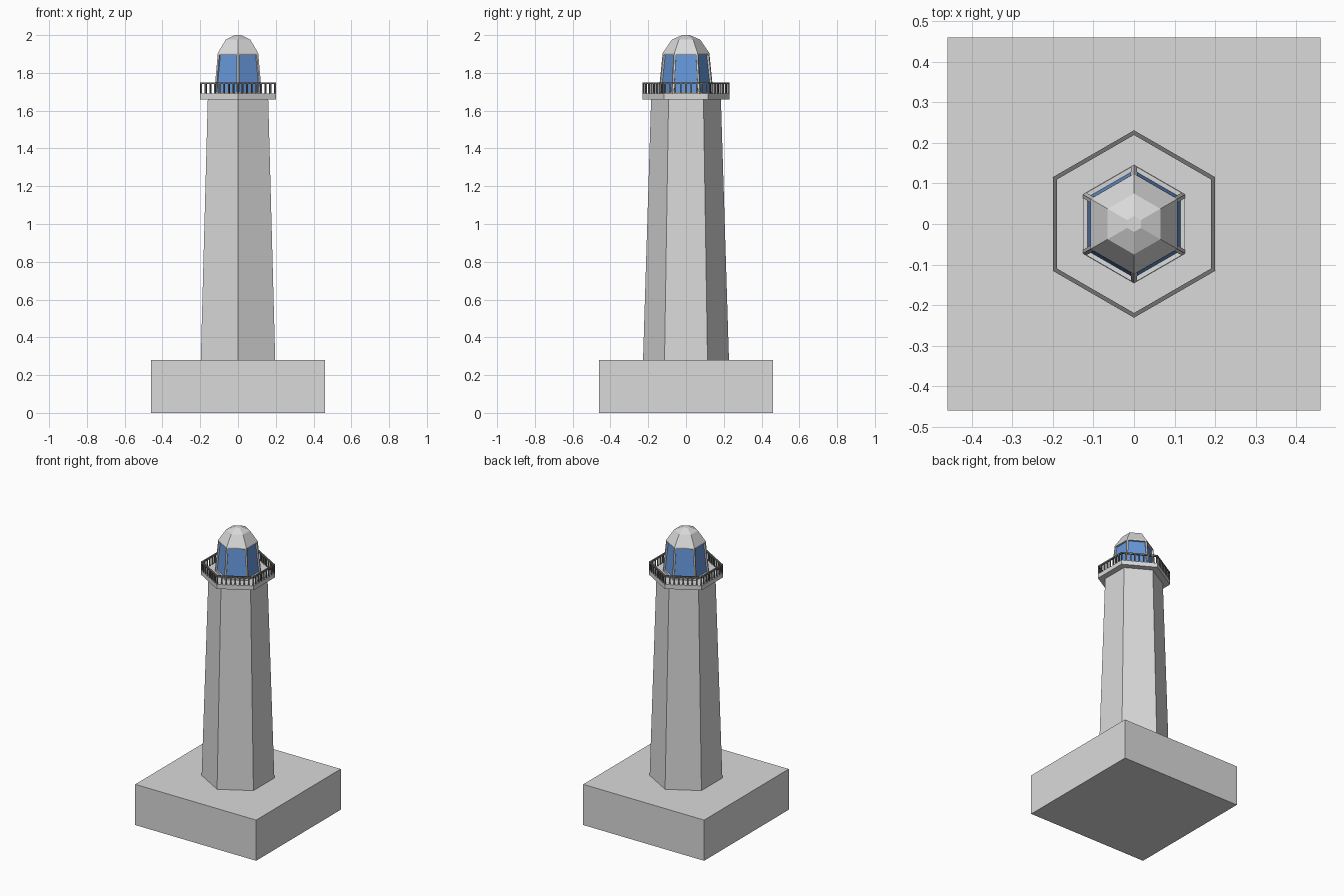
import bpy, bmesh, math
from mathutils import Matrix, Vector

if "Cube" in bpy.data.objects:
    bpy.data.objects.remove(bpy.data.objects["Cube"])

C30 = math.cos(math.radians(30))


def material(name, rgb):
    m = bpy.data.materials.new(name)
    m.diffuse_color = (*rgb, 1)
    m.use_nodes = True
    m.node_tree.nodes["Principled BSDF"].inputs["Base Color"].default_value = m.diffuse_color
    return m


STONE = material("pale grey", (0.70, 0.70, 0.70))
IRON = material("dark grey", (0.17, 0.17, 0.17))
GLASS = material("blue glass", (0.13, 0.31, 0.70))


def finish(bm, name, *mats):
    bmesh.ops.recalc_face_normals(bm, faces=bm.faces)
    me = bpy.data.meshes.new(name)
    bm.to_mesh(me)
    bm.free()
    for m in mats:
        me.materials.append(m)
    ob = bpy.data.objects.new(name, me)
    bpy.context.collection.objects.link(ob)
    return ob


def hex_ring(bm, apothem, z):
    # corners point to front and back, flats face left and right
    r = apothem / C30
    return [bm.verts.new((r * math.sin(k * math.pi / 3), r * math.cos(k * math.pi / 3), z))
            for k in range(6)]


def hex_solid(profile, closed=False):
    """Six-sided solid from (apothem, height) points; closed makes a ring."""
    bm = bmesh.new()
    rings = [hex_ring(bm, a, z) for a, z in profile]
    pairs = list(zip(rings, rings[1:]))
    if closed:
        pairs.append((rings[-1], rings[0]))
    else:
        bm.faces.new(rings[0])
        bm.faces.new(rings[-1])
    for lo, hi in pairs:
        for k in range(6):
            n = (k + 1) % 6
            bm.faces.new((lo[k], lo[n], hi[n], hi[k]))
    bmesh.ops.recalc_face_normals(bm, faces=bm.faces)
    return bm


def add_box(bm, center, size, angle=0):
    mat = (Matrix.Translation(center) @ Matrix.Rotation(angle, 4, 'Z')
           @ Matrix.Diagonal((*size, 1)))
    bmesh.ops.create_cube(bm, size=1, matrix=mat)


# square foundation
bm = bmesh.new()
add_box(bm, (0, 0, 0.14), (0.92, 0.92, 0.28))
finish(bm, "foundation", STONE)

# tapering tower and gallery deck
finish(hex_solid([(0.197, 0.28), (0.16, 1.66)]), "tower", STONE)
finish(hex_solid([(0.20, 1.66), (0.20, 1.69)]), "gallery_deck", STONE)

# lantern room with six recessed windows
bm = hex_solid([(0.126, 1.69), (0.107, 1.905)])
sides = [f for f in bm.faces if len(f.verts) == 4]
bmesh.ops.inset_individual(bm, faces=sides, thickness=0.013, depth=0)
bmesh.ops.inset_individual(bm, faces=sides, thickness=0.0005, depth=-0.011)
for f in sides:
    f.material_index = 1
finish(bm, "lantern_room", STONE, GLASS)

# faceted dome roof
finish(hex_solid([(0.107, 1.905), (0.065, 1.976), (0.017, 2.0)]), "dome_roof", STONE)

# gallery railing: top rail and balusters
finish(hex_solid([(0.19, 1.74), (0.20, 1.74), (0.20, 1.75), (0.19, 1.75)], True),
       "top_rail", IRON)

bm = bmesh.new()
R, PER_SIDE, Z0, Z1 = 0.195 / C30, 8, 1.69, 1.741
for k in range(6):
    a, b = (Vector((R * math.sin(i * math.pi / 3), R * math.cos(i * math.pi / 3), (Z0 + Z1) / 2))
            for i in (k, k + 1))
    for j in range(PER_SIDE):
        add_box(bm, a.lerp(b, j / PER_SIDE), (0.008, 0.008, Z1 - Z0),
                -(k + 0.5) * math.pi / 3)
finish(bm, "balusters", IRON)
